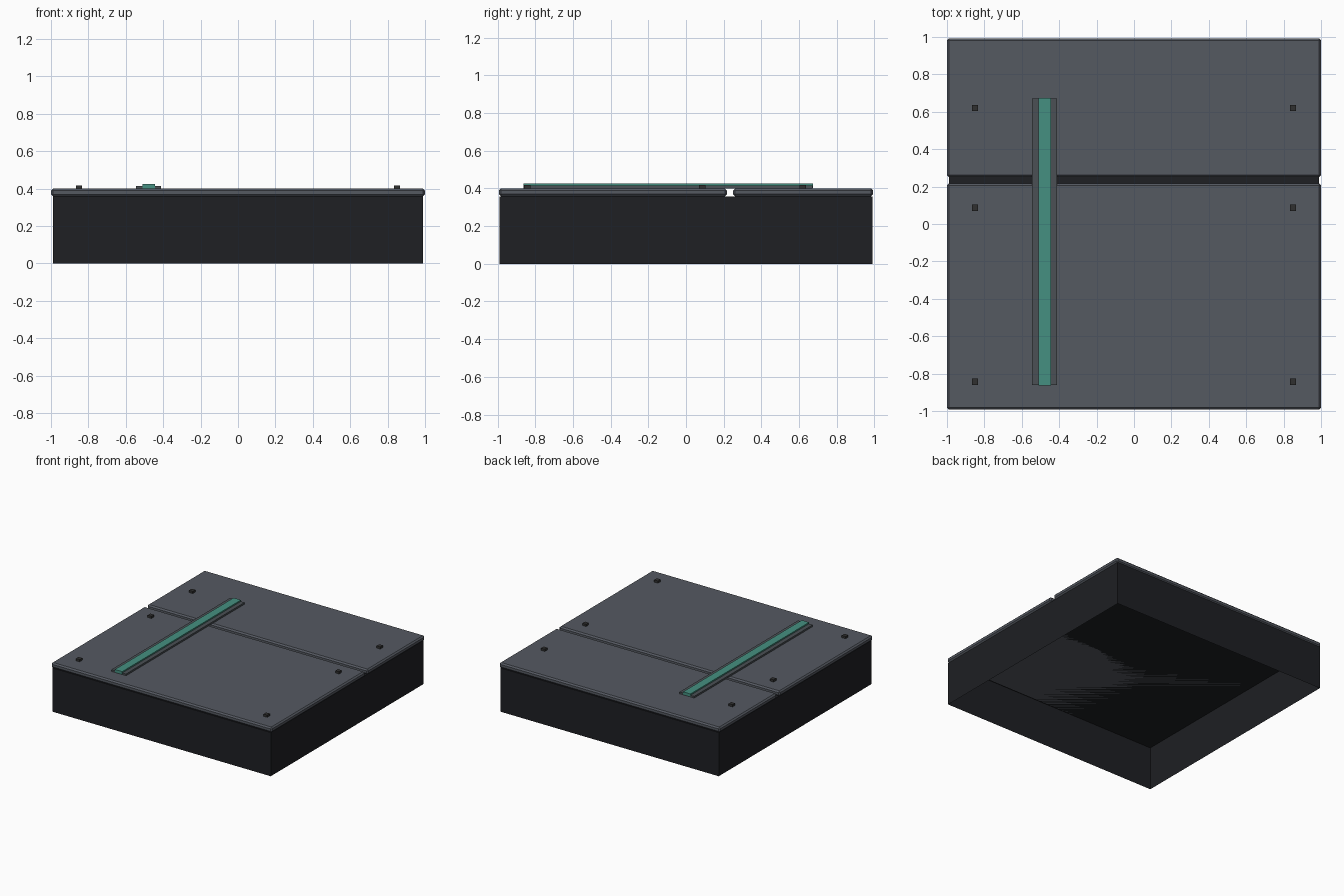
import bpy, bmesh

if "Cube" in bpy.data.objects:
    bpy.data.objects.remove(bpy.data.objects["Cube"])


def material(name, rgb):
    m = bpy.data.materials.new(name)
    m.diffuse_color = (*rgb, 1)
    m.use_nodes = True
    m.node_tree.nodes["Principled BSDF"].inputs["Base Color"].default_value = m.diffuse_color
    return m


DARK = material("dark_base", (0.013, 0.014, 0.017))
PLATE = material("plate_grey", (0.09, 0.10, 0.12))
RAIL = material("rail_grey", (0.07, 0.08, 0.09))
BOLT = material("bolt_dark", (0.03, 0.03, 0.03))
TEAL = material("teal_light", (0.06, 0.28, 0.22))


def box(name, x, y, z, mat, bevel=0, open_bottom=False):
    bm = bmesh.new()
    bmesh.ops.create_cube(bm, size=1)
    for v in bm.verts:
        for i, (lo, hi) in enumerate((x, y, z)):
            v.co[i] = lo if v.co[i] < 0 else hi
    bm.normal_update()
    if open_bottom:
        bottom = [f for f in bm.faces if f.normal.z < -0.5]
        bmesh.ops.delete(bm, geom=bottom, context='FACES_ONLY')
    if bevel:
        bmesh.ops.bevel(bm, geom=bm.edges[:], offset=bevel, segments=1,
                        affect='EDGES', profile=0.5)
    mesh = bpy.data.meshes.new(name)
    bm.to_mesh(mesh)
    bm.free()
    mesh.materials.append(mat)
    ob = bpy.data.objects.new(name, mesh)
    bpy.context.collection.objects.link(ob)
    return ob


# Hollow foundation, open underneath
box("foundation", (-0.99, 0.99), (-0.99, 0.99), (0, 0.358), DARK, open_bottom=True)

# Two bevelled floor plates separated by a seam
box("front_plate", (-1, 1), (-0.993, 0.217), (0.358, 0.4), PLATE, bevel=0.011)
box("back_plate", (-1, 1), (0.25, 0.993), (0.358, 0.4), PLATE, bevel=0.011)

# Light strip lying in its rail
RUN = (-0.862, 0.672)
box("strip_rail", (-0.545, -0.411), RUN, (0.4, 0.414), RAIL)
box("light_strip", (-0.511, -0.445), (RUN[0] - 0.001, RUN[1] + 0.001), (0.402, 0.425), TEAL)

# Corner bolts of both plates
for side, sx in (("left", -0.85), ("right", 0.85)):
    for row, y in (("front", -0.843), ("middle", 0.086), ("back", 0.62)):
        box(f"{row}_{side}_bolt", (sx - 0.017, sx + 0.017),
            (y - 0.017, y + 0.017), (0.4, 0.418), BOLT)
